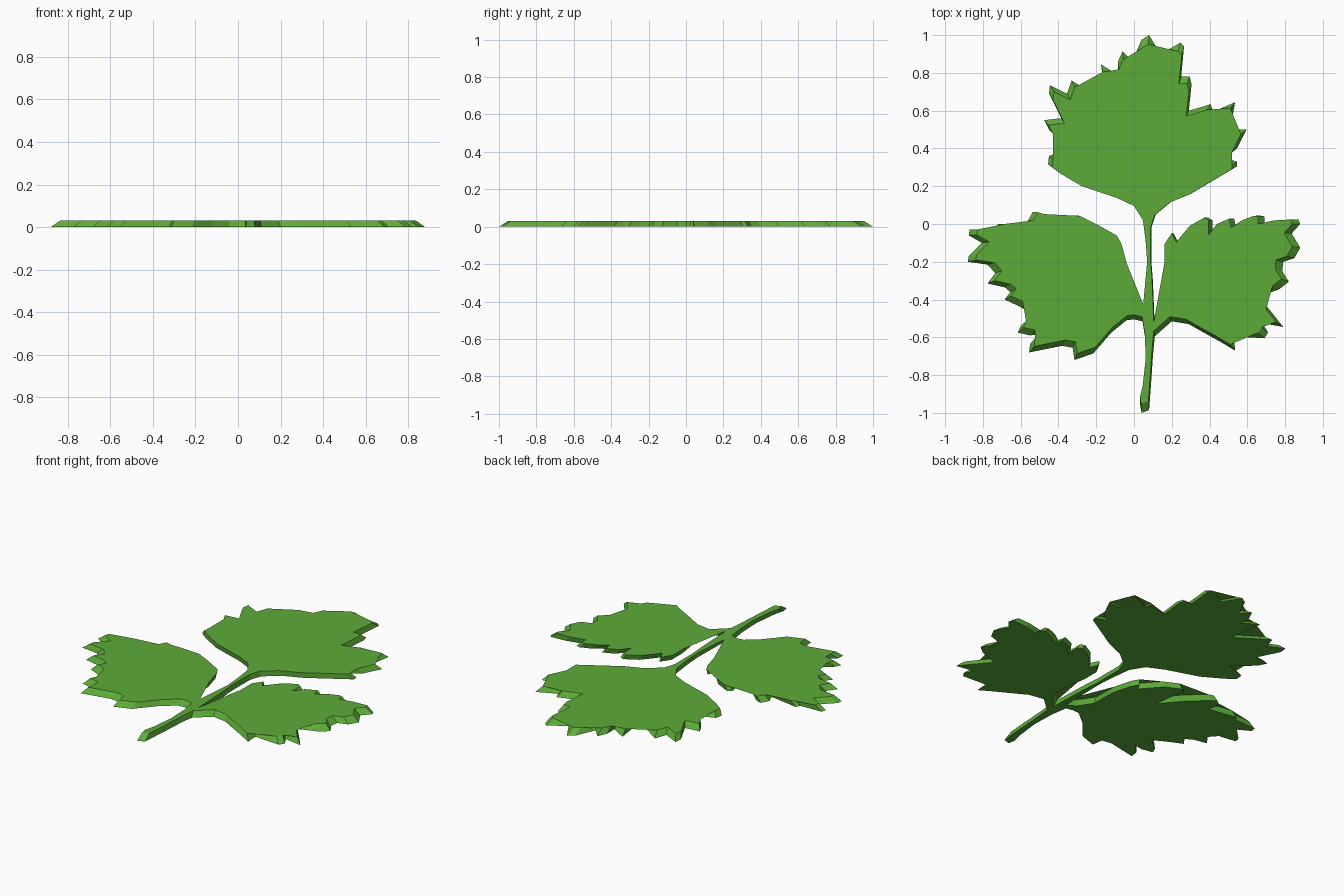
import bpy
import bmesh

HEIGHT = 0.03
TAPER = 0.952     # top outline is the bottom outline scaled toward the centre

green = bpy.data.materials.new("leaf_green")
green.diffuse_color = (0.107, 0.41, 0.04, 1)

# Places where each leaflet meets the stem (left by both parts without a wall)
LEFT_A, LEFT_B = (0.045, -0.515), (0.068, -0.487)
TOP_A, TOP_B = (0.05, 0.02), (0.115, 0.05)
RIGHT_A, RIGHT_B = (0.11, -0.545), (0.11, -0.595)
JOINTS = [{LEFT_A, LEFT_B}, {TOP_A, TOP_B}, {RIGHT_A, RIGHT_B}]


def slab(name, outline):
    """Tapered flat slab from a clockwise bottom outline."""
    pts = outline[::-1]
    bm = bmesh.new()
    low = [bm.verts.new((x, y, 0)) for x, y in pts]
    top = [bm.verts.new((x * TAPER, y * TAPER, HEIGHT)) for x, y in pts]
    bm.faces.new(top)
    bm.faces.new(low[::-1])
    for i in range(len(pts)):
        j = (i + 1) % len(pts)
        if {pts[i], pts[j]} not in JOINTS:
            bm.faces.new((low[i], low[j], top[j], top[i]))
    bmesh.ops.triangulate(bm, faces=[f for f in bm.faces if len(f.verts) > 4])
    mesh = bpy.data.meshes.new(name)
    bm.to_mesh(mesh)
    bm.free()
    mesh.materials.append(green)
    obj = bpy.data.objects.new(name, mesh)
    bpy.context.collection.objects.link(obj)


# Upper leaflet
slab("top_leaflet", [
    TOP_A, (0, .1), (-.095, .145), (-.29, .21), (-.4, .275), (-.455, .315),
    (-.45, .36), (-.335, .4), (-.385, .44), (-.45, .5), (-.475, .55),
    (-.385, .56), (-.45, .69), (-.445, .735), (-.355, .69), (-.33, .76),
    (-.145, .64), (-.175, .845), (-.085, .79), (-.085, .86), (-.06, .915),
    (-.01, .86), (.04, .975), (.08, 1), (.14, .9), (.245, .96), (.265, .94),
    (.25, .78), (.295, .78), (.305, .74), (.29, .6), (.36, .62), (.405, .635),
    (.42, .595), (.535, .645), (.51, .5), (.595, .5), (.545, .4), (.485, .35),
    (.545, .33), (.545, .305), (.31, .165), (.2, .12), TOP_B])

# Left leaflet
slab("left_leaflet", [
    LEFT_A, (0, -.505), (-.04, -.51), (-.12, -.575), (-.215, -.685),
    (-.315, -.72), (-.325, -.655), (-.38, -.645), (-.555, -.68),
    (-.55, -.635), (-.49, -.58), (-.55, -.59), (-.615, -.575), (-.6, -.54),
    (-.525, -.48), (-.62, -.43), (-.685, -.4), (-.655, -.36), (-.685, -.335),
    (-.775, -.315), (-.735, -.26), (-.775, -.215), (-.88, -.2), (-.875, -.17),
    (-.805, -.1), (-.875, -.06), (-.87, -.03), (-.73, -.025), (-.72, 0),
    (-.54, -.03), (-.56, .02), (-.535, .065), (-.5, .055), (-.39, -.05),
    (-.29, -.17), (-.325, .03), (-.3, .045), (-.21, 0), (-.115, -.11),
    (-.095, -.065), (-.07, -.11), (-.04, -.22), (-.036, -.375), (.02, -.46),
    LEFT_B])

# Right leaflet
slab("right_leaflet", [
    RIGHT_A, (.19, -.45), (.19, -.34), (.17, -.21), (.17, -.11), (.21, -.05),
    (.235, -.1), (.31, -.01), (.39, .035), (.415, .02), (.415, -.06),
    (.46, 0), (.53, .03), (.54, -.02), (.6, .02), (.665, .045), (.69, .04),
    (.69, 0), (.78, .02), (.87, .025), (.88, 0), (.835, -.05), (.88, -.125),
    (.85, -.18), (.79, -.2), (.785, -.25), (.82, -.305), (.77, -.345),
    (.66, -.385), (.735, -.475), (.79, -.545), (.68, -.525), (.71, -.575),
    (.69, -.605), (.53, -.595), (.535, -.67), (.46, -.625), (.36, -.57),
    (.29, -.53), (.2, -.515), RIGHT_B])

# Stem joining the three leaflets
slab("stem", [
    (.04, -1), (.033, -.96), (.048, -.9), (.065, -.75), (.06, -.61), LEFT_A,
    LEFT_B, (.073, -.21), (.065, -.1), TOP_A, TOP_B, (.092, -.02),
    (.092, -.2), (.1, -.3), RIGHT_A, RIGHT_B, (.1, -.7), (.09, -.85),
    (.08, -.985)])
